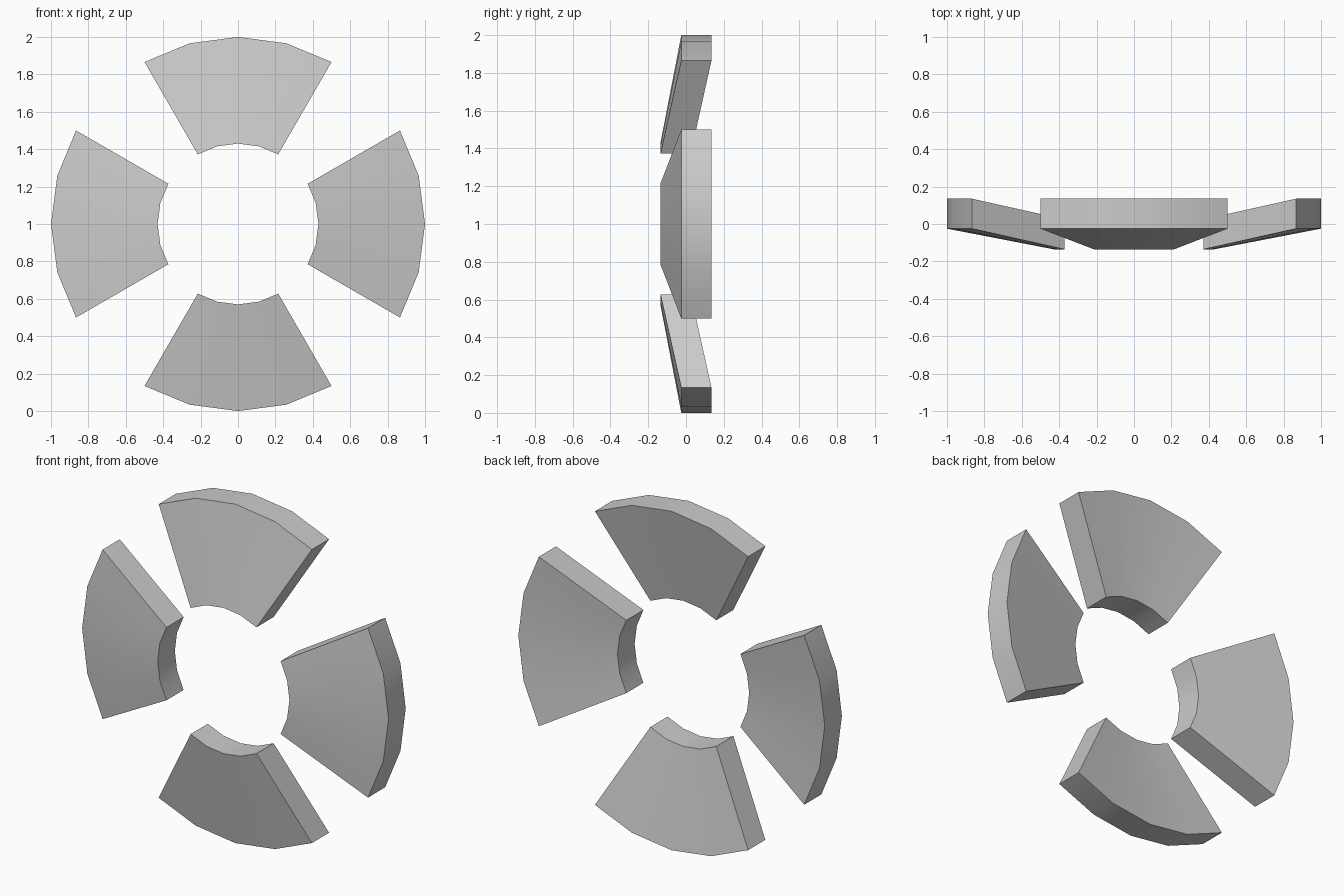
import bpy
import bmesh
from math import sin, cos, radians

cube = bpy.data.objects.get("Cube")
if cube:
    bpy.data.objects.remove(cube, do_unlink=True)

grey = bpy.data.materials.new("plain grey")
grey.use_nodes = True
colour = (0.6, 0.6, 0.6, 1)
grey.diffuse_color = colour
grey.node_tree.nodes["Principled BSDF"].inputs["Base Color"].default_value = colour

# Slanted cross-section of the ring: (radius, y)
PROFILE = [(0.43, -0.135), (1.0, -0.025), (1.0, 0.135), (0.43, 0.025)]
STEPS = 4
SPAN = 60


def ring_segment(name, middle):
    """Sweep the profile through an arc centred on the given angle."""
    bm = bmesh.new()
    rings = []
    for i in range(STEPS + 1):
        a = radians(middle - SPAN / 2 + SPAN * i / STEPS)
        rings.append([bm.verts.new((r * cos(a), y, 1 + r * sin(a)))
                      for r, y in PROFILE])
    for a, b in zip(rings, rings[1:]):
        for k in range(4):
            n = (k + 1) % 4
            bm.faces.new((a[k], a[n], b[n], b[k]))
    # End caps
    bm.faces.new(rings[0])
    bm.faces.new(rings[-1])
    bmesh.ops.recalc_face_normals(bm, faces=bm.faces)
    mesh = bpy.data.meshes.new(name)
    bm.to_mesh(mesh)
    bm.free()
    mesh.materials.append(grey)
    obj = bpy.data.objects.new(name, mesh)
    bpy.context.collection.objects.link(obj)
    return obj


# Four segments around the centre
names = ["left_segment", "top_segment", "right_segment", "bottom_segment"]
segments = [ring_segment(n, 90 * i) for i, n in enumerate(names)]

# Smooth curved faces, sharp edges
bpy.ops.object.select_all(action="DESELECT")
for obj in segments:
    obj.select_set(True)
bpy.context.view_layer.objects.active = segments[0]
bpy.ops.object.shade_smooth_by_angle(angle=radians(30))
